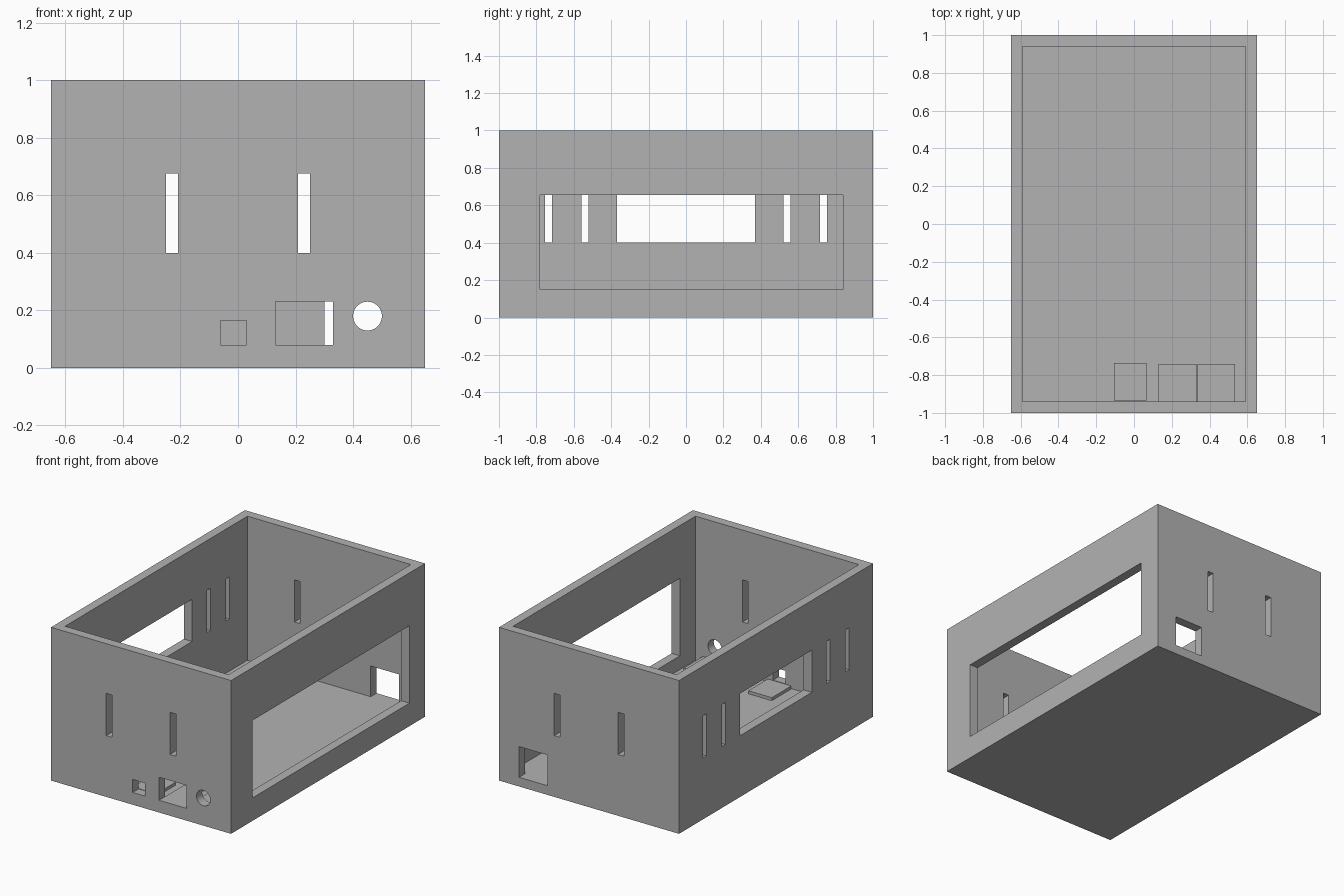
import bpy, bmesh
from mathutils import Matrix, Vector

if "Cube" in bpy.data.objects:
    bpy.data.objects.remove(bpy.data.objects["Cube"])

W, D, H, T = 0.65, 1.0, 1.0, 0.06   # half width, half depth, height, wall

grey = bpy.data.materials.new("matte grey")
grey.use_nodes = True
grey.diffuse_color = (0.45, 0.45, 0.45, 1)
grey.node_tree.nodes["Principled BSDF"].inputs["Base Color"].default_value = grey.diffuse_color


def add_box(bm, x, y, z):
    """Box spanning three (low, high) ranges."""
    lo, hi = (Vector(c) for c in zip(x, y, z))
    mat = Matrix.Translation((lo + hi) / 2) @ Matrix.Diagonal((*(hi - lo), 1))
    bmesh.ops.create_cube(bm, size=1, matrix=mat)


def make_object(name, bm):
    mesh = bpy.data.meshes.new(name)
    bm.to_mesh(mesh)
    bm.free()
    mesh.materials.append(grey)
    obj = bpy.data.objects.new(name, mesh)
    bpy.context.collection.objects.link(obj)
    return obj


# Outer case
bm = bmesh.new()
add_box(bm, (-W, W), (-D, D), (0, H))
case = make_object("case", bm)

# Hollow interior, open at the top
bm = bmesh.new()
add_box(bm, (T - W, W - T), (T - D, D - T), (T, H + 0.1))
cavity = make_object("cavity_cutter", bm)

# Openings through the walls
front, back = (-D - 0.1, -D + 0.1), (D - 0.1, D + 0.1)
left, right = (W - 0.1, W + 0.1), (-W - 0.1, -W + 0.1)
vent_z = (0.4, 0.675)
bm = bmesh.new()
for wall in (front, back):
    for x in (-0.23, 0.23):
        add_box(bm, (x - 0.021, x + 0.021), wall, vent_z)
for y in (-0.735, -0.54, 0.54, 0.735):
    add_box(bm, right, (y - 0.018, y + 0.018), vent_z)
add_box(bm, right, (-0.37, 0.37), vent_z)
add_box(bm, left, (-0.78, 0.84), (0.15, 0.655))
add_box(bm, (-0.06, 0.03), front, (0.08, 0.165))
add_box(bm, (0.13, 0.33), front, (0.08, 0.23))
add_box(bm, (0.30, 0.505), back, (0.06, 0.26))
bmesh.ops.create_cone(
    bm, cap_ends=True, segments=48, radius1=0.05, radius2=0.05, depth=0.2,
    matrix=Matrix.Translation((0.45, -D, 0.18)) @ Matrix.Rotation(1.5707963, 4, "X"))
openings = make_object("opening_cutter", bm)

# Cut the case, then remove the cutters
bpy.context.view_layer.objects.active = case
for cutter in (cavity, openings):
    cutter.hide_render = True
    mod = case.modifiers.new("cut", "BOOLEAN")
    mod.object = cutter
    mod.operation = "DIFFERENCE"
    mod.solver = "EXACT"
    bpy.ops.object.modifier_apply(modifier=mod.name)
    bpy.data.objects.remove(cutter)

# Raised mounting pads behind the front sockets
for name, x, y, top in (
        ("small_socket_pad", (-0.105, 0.065), (-0.935, -0.735), 0.08),
        ("large_socket_pad", (0.13, 0.33), (-0.94, -0.74), 0.08),
        ("round_socket_pad", (0.335, 0.535), (-0.94, -0.74), 0.10)):
    bm = bmesh.new()
    add_box(bm, x, y, (T - 0.01, top))
    make_object(name, bm)
